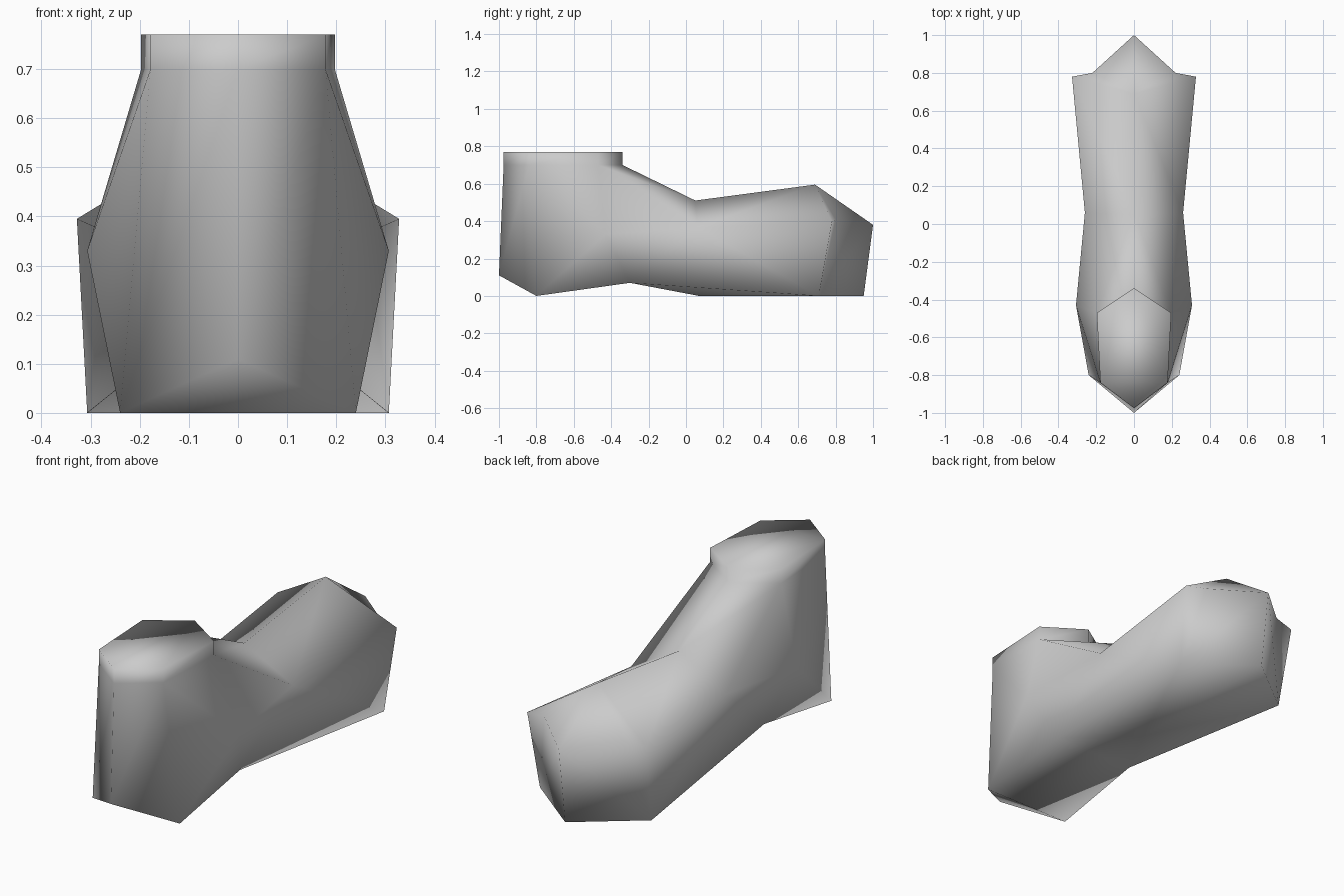
import bpy
import bmesh

cube = bpy.data.objects.get("Cube")
if cube:
    bpy.data.objects.remove(cube, do_unlink=True)

grey = bpy.data.materials.new("plain grey")
grey.use_nodes = True
colour = (0.6, 0.6, 0.6, 1)
grey.diffuse_color = colour
grey.node_tree.nodes["Principled BSDF"].inputs["Base Color"].default_value = colour


def flip(p):
    return (-p[0], p[1], p[2])


def smooth_object(name, side_faces, centre_faces):
    """Smooth object from left side faces, their mirror images and faces crossing the middle."""
    mirrored = [[flip(p) for p in reversed(face)] for face in side_faces]
    bm = bmesh.new()
    verts = {}
    for face in side_faces + mirrored + centre_faces:
        for p in face:
            if p not in verts:
                verts[p] = bm.verts.new(p)
        bm.faces.new([verts[p] for p in face]).smooth = True
    mesh = bpy.data.meshes.new(name)
    bm.to_mesh(mesh)
    bm.free()
    mesh.materials.append(grey)
    obj = bpy.data.objects.new(name, mesh)
    bpy.context.collection.objects.link(obj)


# Half rings of the ankle, from the heel round the side to the instep
ankle = [(0, -.975, .70), (.178, -.84, .70), (.197, -.47, .70), (0, -.34, .70)]
rim = [(x, y, .77) for x, y, z in ankle]
back, ankle_back, ankle_front, instep = ankle

# Heel, arch and toe corners
heel_tip, heel_low, heel_side = (0, -1, .11), (.24, -.8, 0), (.307, -.43, .33)
sole_mid, arch_low, waist, bend = (0, .07, 0), (.22, -.3, .07), (.26, .06, .365), (0, .05, .51)
sole_end, toe_low, toe_side, toe_top = (0, .95, 0), (.307, .71, 0), (.328, .78, .395), (0, .69, .595)
tip, notch = (0, 1, .38), (.22, .80, .41)

# Collar walls
sides = [(ankle[i], ankle[i + 1], rim[i + 1], rim[i]) for i in range(3)]

# Heel and instep
sides += [(heel_tip, heel_low, ankle_back, back),
          (heel_low, heel_side, ankle_back),
          (ankle_back, heel_side, ankle_front),
          (heel_side, waist, ankle_front),
          (ankle_front, waist, bend),
          (ankle_front, bend, instep),
          (heel_low, arch_low, heel_side),
          (arch_low, waist, heel_side)]

# Forefoot and sole
sides += [(arch_low, toe_low, waist),
          (toe_low, toe_side, waist),
          (waist, toe_side, toe_top, bend),
          (sole_mid, toe_low, arch_low),
          (sole_mid, sole_end, toe_low)]

# Toe cap, with a shallow notch beside the tip
sides += [(toe_top, toe_side, notch), (toe_top, notch, tip), (notch, toe_side, toe_low),
          (tip, notch, toe_low), (tip, toe_low, sole_end)]

# Underside faces that cross the middle, and the flat lid of the collar
centre = [(heel_tip, flip(heel_low), heel_low),
          (heel_low, flip(heel_low), flip(arch_low), arch_low),
          (arch_low, flip(arch_low), sole_mid),
          rim + [flip(p) for p in reversed(rim[1:3])]]

smooth_object("foot", sides, centre)
